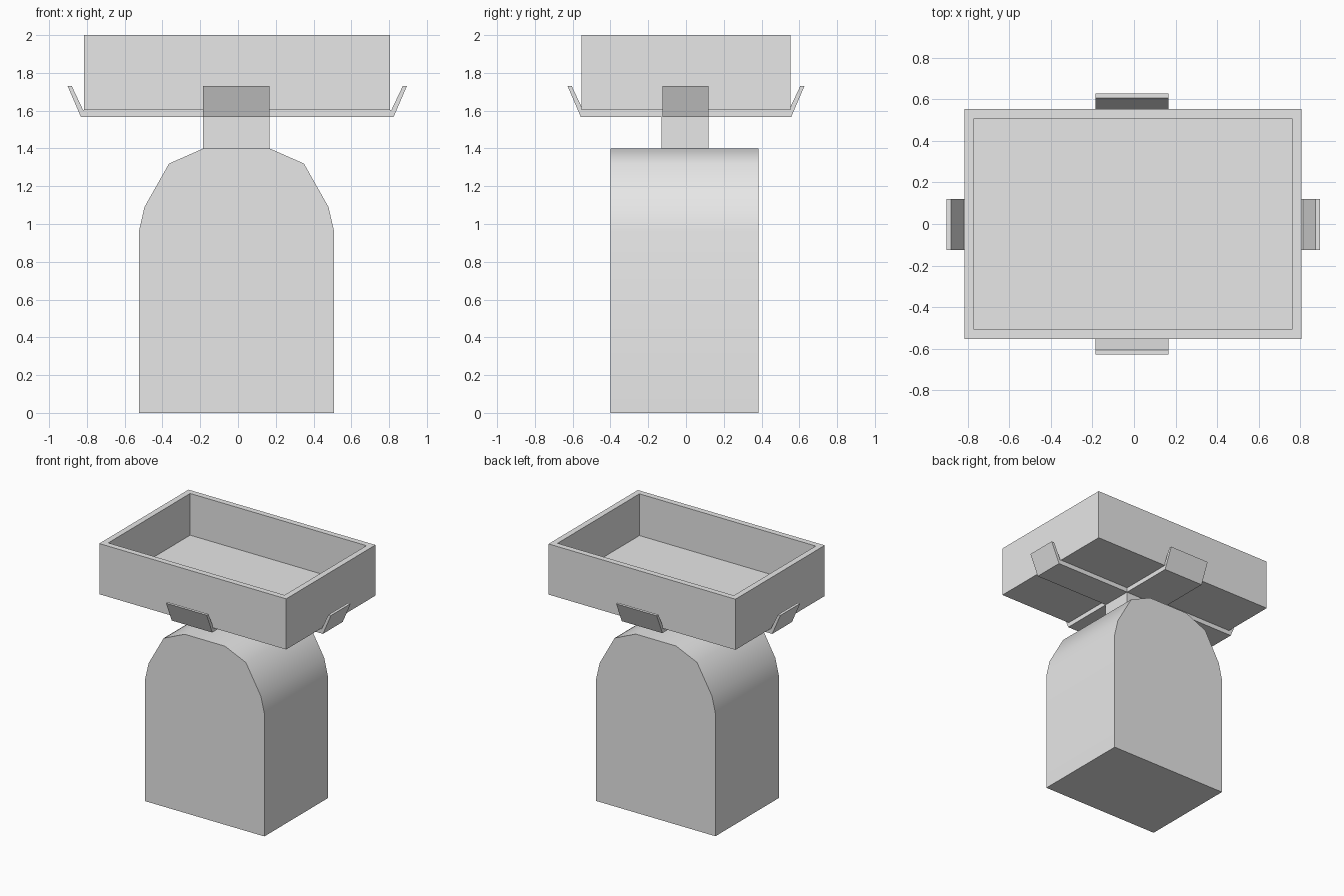
import bpy, bmesh, math
from mathutils import Vector

cube = bpy.data.objects.get("Cube")
if cube:
    bpy.data.objects.remove(cube, do_unlink=True)

GREY = (0.8, 0.8, 0.8, 1)
grey = bpy.data.materials.new("light grey")
grey.use_nodes = True
grey.diffuse_color = GREY
grey.node_tree.nodes["Principled BSDF"].inputs["Base Color"].default_value = GREY


def finish(name, bm):
    bmesh.ops.recalc_face_normals(bm, faces=bm.faces)
    mesh = bpy.data.meshes.new(name)
    bm.to_mesh(mesh)
    bm.free()
    mesh.materials.append(grey)
    ob = bpy.data.objects.new(name, mesh)
    bpy.context.collection.objects.link(ob)
    return ob


def box(name, low, high, hollow=None):
    """Box between two corners; hollow = (wall, floor) opens its top."""
    bm = bmesh.new()
    bmesh.ops.create_cube(bm, size=1)
    low, high = Vector(low), Vector(high)
    for v in bm.verts:
        v.co = (low + high) / 2 + v.co * (high - low)
    if hollow:
        wall, floor = hollow
        top = max(bm.faces, key=lambda f: f.calc_center_median().z)
        bmesh.ops.inset_individual(bm, faces=[top], thickness=wall)
        inner = bmesh.ops.extrude_discrete_faces(bm, faces=[top])["faces"][0]
        for v in inner.verts:
            v.co.z -= high.z - low.z - floor
    return finish(name, bm)


def extrude(name, outline, start, end, axis):
    """Extrude an outline of (across, z) pairs along axis x or y."""
    def place(a, z, d):
        return (a, d, z) if axis == "y" else (d, a, z)
    bm = bmesh.new()
    face = bm.faces.new([bm.verts.new(place(a, z, start)) for a, z in outline])
    new = bmesh.ops.extrude_face_region(bm, geom=[face])["geom"]
    verts = [g for g in new if isinstance(g, bmesh.types.BMVert)]
    bmesh.ops.translate(bm, verts=verts, vec=place(0, 0, end - start))
    return finish(name, bm)


def mirrored(half, centre):
    """Complete a half outline, running bottom to top, about a centre."""
    return ([(centre + a, z) for a, z in half]
            + [(centre - a, z) for a, z in reversed(half)])


# Arched body
CX = -0.008
arch = [(0.517, 0), (0.517, 0.96), (0.487, 1.09), (0.357, 1.32), (0.175, 1.4)]
body = extrude("body", mirrored(arch, CX), -0.4, 0.385, "y")
bpy.ops.object.select_all(action="DESELECT")
body.select_set(True)
bpy.context.view_layer.objects.active = body
bpy.ops.object.shade_smooth_by_angle(angle=math.radians(45))

# Stem between the body and the straps
box("stem", (-0.185, -0.13, 1.4), (0.167, 0.118, 1.57))

# Crossed straps with upturned clips at their ends
def strap(name, reach, centre, start, end, axis):
    bottom, top, tip = 1.567, 1.603, 1.73
    half = [(reach, bottom), (reach + 0.07, tip),
            (reach + 0.048, tip), (reach - 0.012, top)]
    extrude(name, mirrored(half, centre), start, end, axis)

strap("long_strap", 0.828, -0.004, -0.125, 0.12, "y")
strap("short_strap", 0.557, 0.0, -0.185, 0.167, "x")

# Open tray
box("tray", (-0.816, -0.553, 1.603), (0.805, 0.553, 2.0), hollow=(0.065, 0.07))
